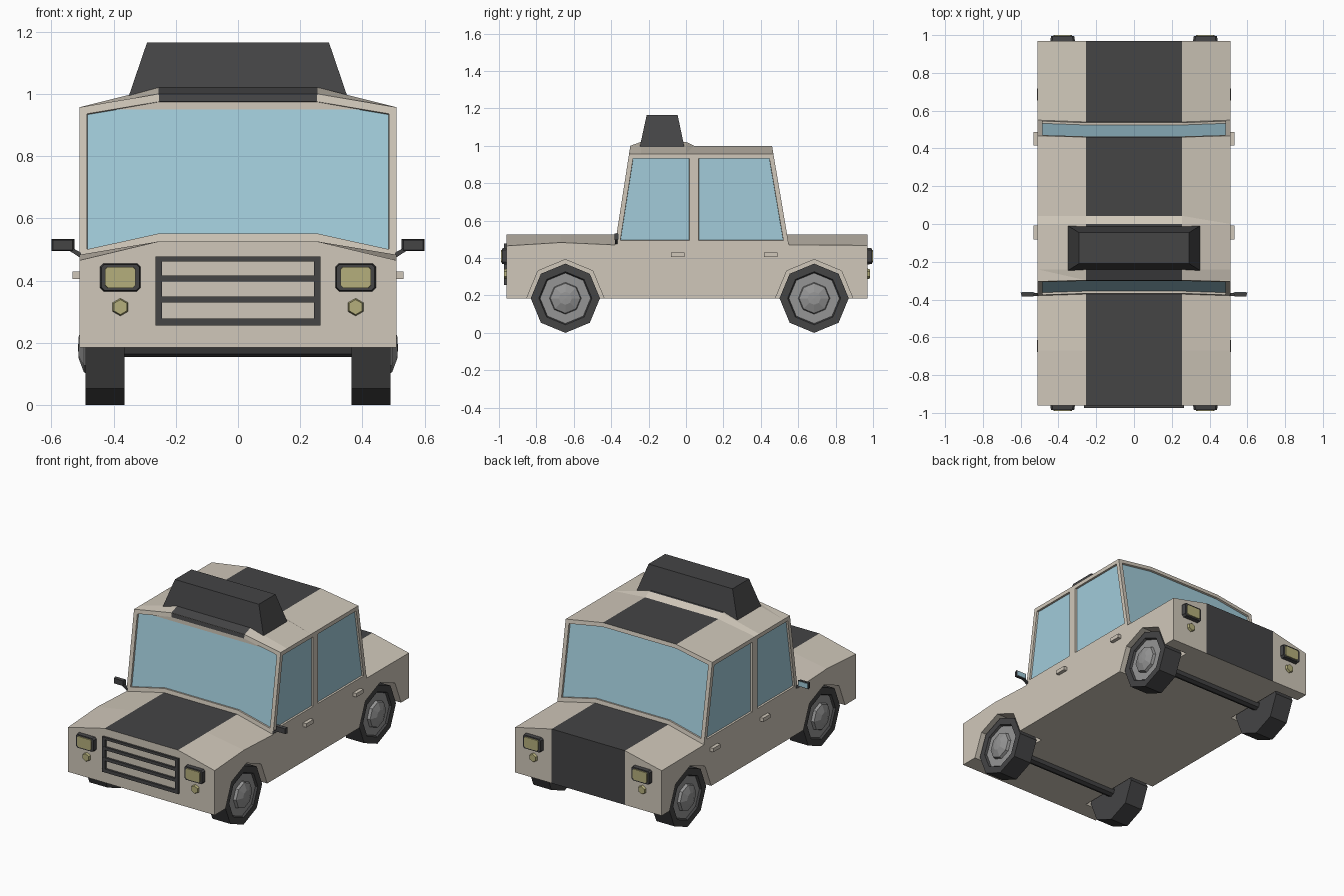
import bpy, bmesh, math
from mathutils import Vector

if "Cube" in bpy.data.objects:
    bpy.data.objects.remove(bpy.data.objects["Cube"])


def material(name, rgb):
    m = bpy.data.materials.new(name)
    m.diffuse_color = (*rgb, 1)
    m.use_nodes = True
    m.node_tree.nodes["Principled BSDF"].inputs["Base Color"].default_value = m.diffuse_color
    return m


CREAM = material("cream_paint", (0.63, 0.575, 0.49))
DARK = material("charcoal", (0.058, 0.058, 0.06))
GLASS = material("blue_glass", (0.36, 0.60, 0.70))
GREY = material("hub_grey", (0.30, 0.30, 0.30))
LAMP = material("lamp_yellow", (0.46, 0.43, 0.20))
W, S = 0.51, 0.255            # half width of the car, half width of the stripe
AXLES = (-0.645, 0.685)


def finish(name, bm, *mats):
    bmesh.ops.recalc_face_normals(bm, faces=bm.faces)
    me = bpy.data.meshes.new(name)
    bm.to_mesh(me)
    bm.free()
    for m in mats:
        me.materials.append(m)
    ob = bpy.data.objects.new(name, me)
    bpy.context.collection.objects.link(ob)
    return ob


def loft(sections):
    """Skin closed rings of points and cap both ends."""
    bm = bmesh.new()
    rings = [[bm.verts.new(p) for p in s] for s in sections]
    n = len(rings[0])
    for a, b in zip(rings, rings[1:]):
        for i in range(n):
            j = (i + 1) % n
            bm.faces.new((a[i], a[j], b[j], b[i]))
    bm.faces.new(rings[0])
    bm.faces.new(rings[-1])
    bmesh.ops.recalc_face_normals(bm, faces=bm.faces)
    return bm


def mirrored(half):
    """Complete a ring from its +x half."""
    return half + [(-x, y, z) for x, y, z in reversed(half)]


def box(name, lo, hi, mat):
    (x0, y0, z0), (x1, y1, z1) = lo, hi
    ring = lambda y: [(x0, y, z0), (x1, y, z0), (x1, y, z1), (x0, y, z1)]
    return finish(name, loft([ring(y0), ring(y1)]), mat)


def plug(name, outline, cx, cz, y0, y1, taper, mat):
    """Outline in x/z, extruded along y with a tapered outer end."""
    ring = lambda y, k: [(cx + u * k, y, cz + v * k) for u, v in outline]
    return finish(name, loft([ring(y0, 1), ring(y1, taper)]), mat)


def paint_stripe(bm):
    for f in bm.faces:
        if abs(f.calc_center_median().x) < 0.2 and f.normal.z > 0.9:
            f.material_index = 1


# lower body with hood and boot
bm = loft([mirrored([(S, y, 0.185), (W, y, 0.185), (W, y, z), (S, y, 0.526)])
           for y, z in ((-0.96, 0.465), (-0.67, 0.483), (-0.38, 0.47), (0.55, 0.47), (0.97, 0.468))])
for x in (-S, S):
    bmesh.ops.bisect_plane(bm, geom=bm.verts[:] + bm.edges[:] + bm.faces[:],
                           plane_co=(x, 0, 0), plane_no=(1, 0, 0))
bm.normal_update()
paint_stripe(bm)
for f in bm.faces:
    if f.normal.y > 0.9 and abs(f.calc_center_median().x) < 0.2:
        f.material_index = 1
body = finish("body", bm, CREAM, DARK)

# wheel arch cutter
bm = bmesh.new()
for y in AXLES:
    for sx in (-1, 1):
        rings = [[bm.verts.new((sx * x, y + 0.207 * math.sin(k * math.pi / 4),
                                0.185 + 0.207 * math.cos(k * math.pi / 4)))
                  for k in range(8)] for x in (0.345, 0.6)]
        for k in range(8):
            j = (k + 1) % 8
            bm.faces.new((rings[0][k], rings[0][j], rings[1][j], rings[1][k]))
        for r in rings:
            bm.faces.new(r)
cutter = finish("arch_cutter", bm, CREAM)
cutter.hide_render = True
cutter.hide_viewport = True
mod = body.modifiers.new("arches", 'BOOLEAN')
mod.operation = 'DIFFERENCE'
mod.solver = 'EXACT'
mod.object = cutter

# cabin with recessed windows
front = lambda z: -0.38 + (z - 0.47) * 0.155
middle = lambda z: 0.043
rear = lambda z: 0.55 - (z - 0.47) * 0.17
bm = loft([mirrored([(x, fy(z), z) for x, z in ((S, 0.526), (W, 0.47), (W, 0.957), (S, 1.0))])
           for fy in (front, middle, rear)])
paint_stripe(bm)
panes = [f for f in bm.faces if abs(f.normal.z) < 0.5]
bmesh.ops.inset_individual(bm, faces=panes, thickness=0.025, use_even_offset=True)
bmesh.ops.inset_individual(bm, faces=panes, thickness=0.001, depth=-0.012, use_even_offset=True)
for f in bm.faces:
    c = f.calc_center_median()
    if abs(c.x) < 0.2 and c.z > 0.97 and c.y < -0.25:
        f.material_index = 1
for f in panes:
    f.material_index = 2
finish("cabin", bm, CREAM, DARK, GLASS)

# raised roof section under the sign
bm = loft([mirrored([(W, y, 0.95), (W, y, 0.957), (S, y, z)])
           for y, z in ((-0.298, 1.0), (-0.24, 1.021), (0.0, 1.021), (0.043, 1.0))])
paint_stripe(bm)
finish("roof_riser", bm, CREAM, DARK)

# roof sign
slab = lambda x, y0, y1, z: [(x, y0, z), (x, y1, z), (-x, y1, z), (-x, y0, z)]
finish("roof_sign", loft([slab(0.352, -0.248, -0.008, 0.99),
                          slab(0.292, -0.21, -0.045, 1.166)]), DARK)

# grille frame and bars
for z0, z1 in ((0.256, 0.278), (0.329, 0.349), (0.397, 0.416), (0.461, 0.477)):
    box("grille_bar", (-0.265, -0.973, z0), (0.265, -0.955, z1), DARK)
for sx in (-1, 1):
    box("grille_side", (sx * 0.2545 - 0.0105, -0.9725, 0.256),
        (sx * 0.2545 + 0.0105, -0.955, 0.477), DARK)

# lamps at both ends
shape = [(-0.054, -0.045), (0.054, -0.045), (0.066, -0.033), (0.066, 0.035),
         (0.056, 0.045), (-0.056, 0.045), (-0.066, 0.035), (-0.066, -0.033)]
lens = [(u * 0.8, v * 0.8) for u, v in shape]
hexagon = [(0.03 * math.sin(k * math.pi / 3), 0.03 * math.cos(k * math.pi / 3)) for k in range(6)]
for sy, base in ((-1, -0.96), (1, 0.97)):
    for sx in (-1, 1):
        x = sx * 0.378
        plug("lamp_housing", shape, x, 0.41, base - sy * 0.005, base + sy * 0.024, 0.93, DARK)
        plug("lamp_lens", lens, x, 0.41, base, base + sy * 0.03, 0.92, LAMP)
        plug("small_lamp", hexagon, x, 0.315, base - sy * 0.005, base + sy * 0.014, 0.8, LAMP)

# wheels: lathed eight-sided profile of (x, radius)
profile = [(0.365, 0.0), (0.365, 0.185), (0.49, 0.185), (0.49, 0.142),
           (0.478, 0.135), (0.478, 0.085), (0.495, 0.08), (0.512, 0.035), (0.514, 0.0)]
for y in AXLES:
    for sx in (-1, 1):
        bm = bmesh.new()
        rows = [[bm.verts.new((sx * x, y + r * math.sin(k * math.pi / 4),
                               0.185 + r * math.cos(k * math.pi / 4)))
                 for k in range(8)] for x, r in profile]
        for i in range(len(rows) - 1):
            for k in range(8):
                j = (k + 1) % 8
                f = bm.faces.new((rows[i][k], rows[i][j], rows[i + 1][j], rows[i + 1][k]))
                f.material_index = int(i >= 4)
        bmesh.ops.remove_doubles(bm, verts=bm.verts, dist=0.0005)
        finish("wheel", bm, DARK, GREY)
    # axle
    ring = lambda x: [(x, y + 0.032 * math.sin(k * math.pi / 4),
                       0.187 + 0.032 * math.cos(k * math.pi / 4)) for k in range(8)]
    finish("axle", loft([ring(-0.37), ring(0.37)]), DARK)

# side mirrors and door handles
for sx in (-1, 1):
    plug("mirror_shell", [(-0.037, -0.019), (0.037, -0.019), (0.037, 0.019), (-0.037, 0.019)],
         sx * 0.563, 0.514, -0.363, -0.383, 0.85, DARK)
    box("mirror_glass", (sx * 0.563 - 0.031, -0.364, 0.499), (sx * 0.563 + 0.031, -0.36, 0.529), GLASS)
    arm = [(sx * u, v) for u, v in ((0.505, 0.472), (0.505, 0.49), (0.532, 0.505), (0.54, 0.495))]
    plug("mirror_arm", arm, 0, 0, -0.38, -0.366, 1, DARK)
    for y in (-0.045, 0.452):
        box("door_handle", (sx * 0.518 - 0.014, y - 0.036, 0.406),
            (sx * 0.518 + 0.014, y + 0.036, 0.43), CREAM)
